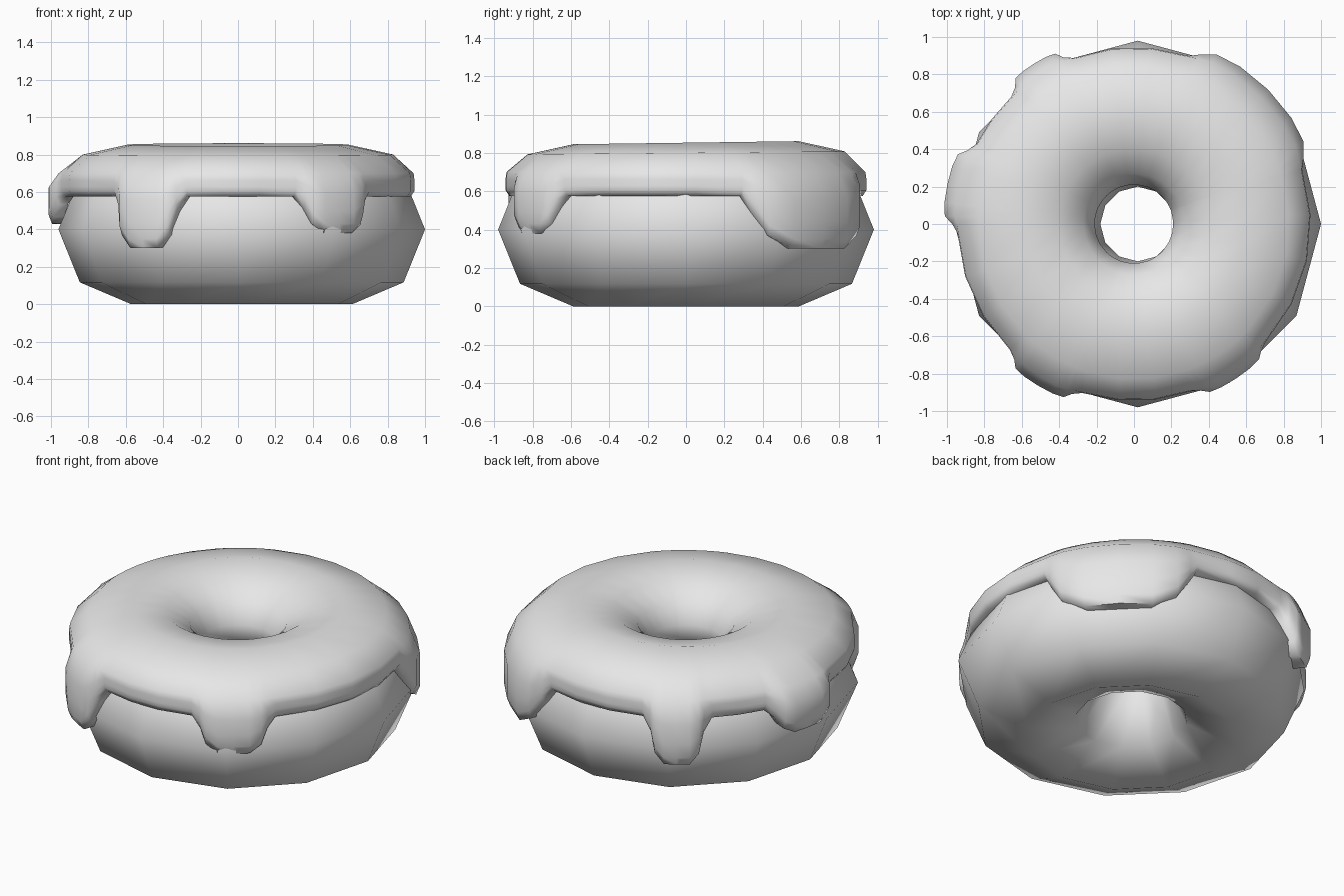
import bpy, bmesh, math

cube = bpy.data.objects.get("Cube")
if cube:
    bpy.data.objects.remove(cube, do_unlink=True)

grey = bpy.data.materials.new("plain_grey")
grey.use_nodes = True
grey.diffuse_color = (0.8, 0.8, 0.8, 1)
grey.node_tree.nodes["Principled BSDF"].inputs["Base Color"].default_value = (0.8, 0.8, 0.8, 1)


def ring_object(name, angles, profile, centre_x, closed, sharp):
    """Sweep profile(angle) -> [(radius, z), ...] around the vertical axis."""
    bm = bmesh.new()
    rings = []
    for a in angles:
        c, s = math.cos(math.radians(a)), math.sin(math.radians(a))
        rings.append([bm.verts.new((centre_x + r * c, r * s, z)) for r, z in profile(a)])
    rows = len(rings[0])
    for i, ring in enumerate(rings):
        after = rings[(i + 1) % len(rings)]
        for j in range(rows if closed else rows - 1):
            k = (j + 1) % rows
            bm.faces.new((ring[j], after[j], after[k], ring[k]))
    bmesh.ops.recalc_face_normals(bm, faces=bm.faces)
    mesh = bpy.data.meshes.new(name)
    bm.to_mesh(mesh)
    bm.free()
    mesh.materials.append(grey)
    obj = bpy.data.objects.new(name, mesh)
    bpy.context.collection.objects.link(obj)
    bpy.ops.object.select_all(action="DESELECT")
    obj.select_set(True)
    bpy.context.view_layer.objects.active = obj
    bpy.ops.object.shade_smooth_by_angle(angle=math.radians(sharp))
    return obj


# Dough: coarse ring, eight-sided section
SEGMENTS, MAJOR, MINOR, MID_Z = 12, 0.59, 0.39, 0.4
section = [(MAJOR + MINOR * math.cos(i * math.pi / 4),
            MID_Z + 0.4 * math.sin(i * math.pi / 4)) for i in range(8)]
ring_object("dough_ring", [i * 360 / SEGMENTS for i in range(SEGMENTS)],
            lambda a: section, 0.02, True, 80)

# Icing drips: start angle, end angle, lowest height, radius
DRIPS = [(21, 69, 0.30, 1.015), (113, 131, 0.32, 1.01), (156, 180, 0.43, 1.02),
         (228.5, 250, 0.30, 1.005), (292, 315, 0.38, 0.99)]
EDGE_Z, EDGE_R = 0.575, 0.945


def dough_radius(a, z):
    """Outer radius of the faceted dough at an angle and height."""
    half = math.pi / SEGMENTS
    facet = math.cos(half) / math.cos(math.radians(a) % (2 * half) - half)
    return (0.98 - 0.11 * abs(z - MID_Z) / 0.28) * facet


def drip_at(a):
    """How far the drip has developed, with its lowest height and radius."""
    for start, end, low, radius in DRIPS:
        d = min(a - start, end - a) / (end - start)
        if d > -0.01:
            t = 0.3 + 0.45 * min(d / 0.1, 1) + 0.25 * max(0, min((d - 0.1) / 0.17, 1))
            return t, low, radius
    return 0, EDGE_Z, EDGE_R


def icing_profile(a):
    t, low, radius = drip_at(a)
    bottom = EDGE_Z + (low - EDGE_Z) * t
    swell = (radius - EDGE_R) * min(1, t * 1.2)
    tilt = 0.008 * math.sin(math.radians(a))
    lip = min(0.05, 0.03 + 0.04 * t)
    pts = [(0.25, 0.5), (0.212, 0.53), (0.21, 0.62), (0.27, 0.73), (0.40, 0.815),
           (0.59, 0.853 + tilt), (0.83, 0.80 + tilt), (0.94 + 0.3 * swell, 0.70)]
    full = EDGE_R + swell
    for f in (0.4, 0.75):
        pts.append((full, 0.70 + (bottom + lip - 0.70) * f))
    pts += [(full, bottom + lip), (full - 0.02, bottom),
            (dough_radius(a, bottom) - 0.02, bottom + 0.005)]
    return pts


# Columns: dense across each drip, even across the gaps between drips
columns = []
for i, (start, end, low, radius) in enumerate(DRIPS):
    w = end - start
    columns += [start - 3, start] + [start + w * f for f in (0.1, 0.27, 0.5, 0.73, 0.9)] + [end, end + 3]
    gap_end = DRIPS[(i + 1) % len(DRIPS)][0] - 3 + (360 if i == len(DRIPS) - 1 else 0)
    gap = gap_end - end - 3
    n = math.ceil(gap / 15)
    columns += [end + 3 + gap * k / n for k in range(1, n)]
ring_object("icing", [a % 360 for a in columns], icing_profile, 0.0, False, 70)
